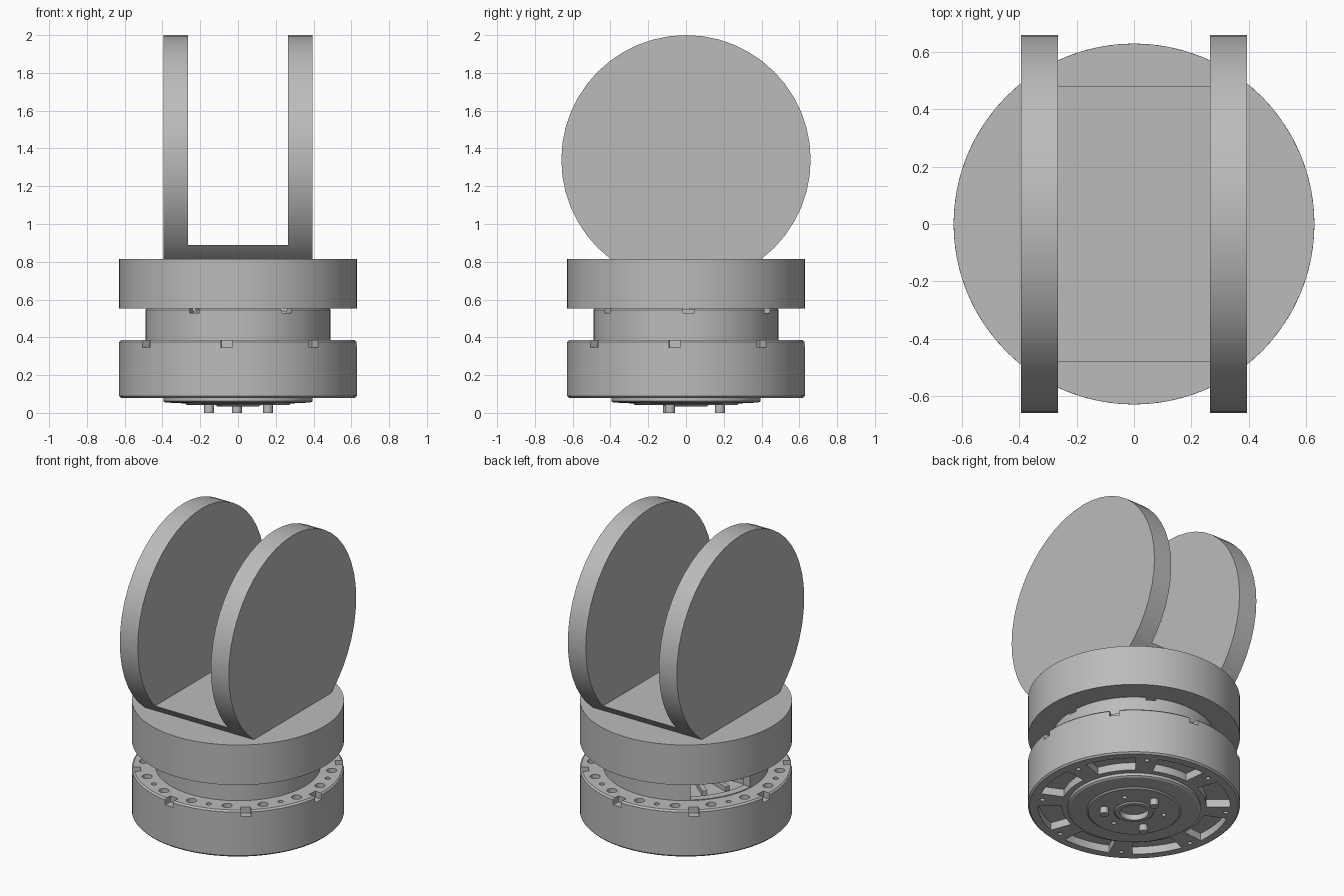
import bpy, bmesh
from math import sin, cos, radians, pi
from mathutils import Matrix, Vector

if "Cube" in bpy.data.objects:
    bpy.data.objects.remove(bpy.data.objects["Cube"])

grey = bpy.data.materials.new("machined_grey")
grey.use_nodes = True
COLOUR = (0.5, 0.5, 0.5, 1)
grey.diffuse_color = COLOUR
grey.node_tree.nodes["Principled BSDF"].inputs["Base Color"].default_value = COLOUR


def make(name, bm):
    bmesh.ops.recalc_face_normals(bm, faces=bm.faces)
    mesh = bpy.data.meshes.new(name)
    bm.to_mesh(mesh)
    bm.free()
    mesh.materials.append(grey)
    ob = bpy.data.objects.new(name, mesh)
    bpy.context.collection.objects.link(ob)
    return ob


def lathe(name, profile, steps=96):
    """Turn an (r, z) profile that starts and ends on the axis."""
    bm = bmesh.new()
    verts = [bm.verts.new((r, 0, z)) for r, z in profile]
    edges = [bm.edges.new(pair) for pair in zip(verts, verts[1:])]
    bmesh.ops.spin(bm, geom=verts + edges, axis=(0, 0, 1), cent=(0, 0, 0),
                   angle=2 * pi, steps=steps)
    bmesh.ops.remove_doubles(bm, verts=bm.verts, dist=0.0005)
    return make(name, bm)


def add_rod(bm, r, angle, rad, z0, z1, segments=20):
    """Upright cylinder at a polar position."""
    a = radians(angle)
    place = Matrix.Translation((r * cos(a), r * sin(a), (z0 + z1) / 2))
    bmesh.ops.create_cone(bm, cap_ends=True, segments=segments, radius1=rad,
                          radius2=rad, depth=z1 - z0, matrix=place)


def add_box(bm, r, angle, size, z):
    """Box whose x axis points outward at a polar position."""
    place = (Matrix.Rotation(radians(angle), 4, "Z") @ Matrix.Translation((r, 0, z))
             @ Matrix.Diagonal((*size, 1)))
    bmesh.ops.create_cube(bm, size=1, matrix=place)


def add_sector(bm, r0, r1, a0, a1, z0, z1, steps=8):
    """Ring sector prism."""
    angles = [radians(a0 + (a1 - a0) * i / steps) for i in range(steps + 1)]
    outline = [(r1, a) for a in angles] + [(r0, a) for a in reversed(angles)]
    face = bm.faces.new([bm.verts.new((r * cos(a), r * sin(a), z0)) for r, a in outline])
    out = bmesh.ops.extrude_face_region(bm, geom=[face])
    top = [v for v in out["geom"] if isinstance(v, bmesh.types.BMVert)]
    bmesh.ops.translate(bm, verts=top, vec=(0, 0, z1 - z0))


def carve(ob, bm):
    """Cut the shapes in bm out of the object and apply the result."""
    cutter = make("cutter", bm)
    cutter.hide_render = True
    mod = ob.modifiers.new("cut", "BOOLEAN")
    mod.operation, mod.solver, mod.object = "DIFFERENCE", "EXACT", cutter
    graph = bpy.context.evaluated_depsgraph_get()
    mesh = bpy.data.meshes.new_from_object(ob.evaluated_get(graph))
    ob.modifiers.clear()
    ob.data = mesh
    bpy.data.objects.remove(cutter)


def smooth(*obs):
    bpy.ops.object.select_all(action="DESELECT")
    for ob in obs:
        ob.select_set(True)
        bpy.context.view_layer.objects.active = ob
    bpy.ops.object.shade_smooth_by_angle(angle=radians(25))


EIGHT = [45 * k for k in range(8)]
NOTCH = 39.4

# Lower drum with chamfered rims
drum = lathe("lower_drum", [(0, .08), (.62, .08), (.63, .09), (.63, .375),
                            (.62, .385), (0, .385)])
cuts = bmesh.new()
for a in EIGHT:
    # Rim notches and the ring of holes on top
    add_box(cuts, .62, a + NOTCH, (.08, .06, .08), .385)
    for side in (-11, 11):
        add_rod(cuts, .56, a + NOTCH + side, .03, .33, .42)
    add_rod(cuts, .56, a + NOTCH + 22.5, .016, .33, .42)
    # Pockets and screw holes underneath
    add_sector(cuts, .43, .57, a + 20, a + 51, .04, .13)
    add_rod(cuts, .55, a + 13, .014, .04, .12)
carve(drum, cuts)

# Stepped hub below the drum
hub = lathe("bottom_hub", [(0, .1), (.395, .1), (.395, .062), (.385, .055),
                           (.28, .05), (.27, .042), (.12, .042), (.11, .034),
                           (.085, .034), (.085, .07), (0, .07)])
cuts = bmesh.new()
for k in range(3):
    add_rod(cuts, .18, 31.8 + 120 * k, .014, .02, .07)
carve(hub, cuts)

# Three locating pins
pins = bmesh.new()
for k in range(3):
    add_rod(pins, .18, 91.8 + 120 * k, .026, 0, .06)
pins = make("locating_pins", pins)

# Waist ring, notched on top and open at one side
waist = lathe("waist_ring", [(0, .38), (.44, .38), (.44, .54), (.45, .553),
                             (.482, .553), (.49, .545), (.49, .38), (.44, .375), (0, .375)])
cuts = bmesh.new()
for k in range(6):
    add_box(cuts, .48, 1.8 + 60 * k, (.1, .06, .05), .555)
add_sector(cuts, .42, .54, 128, 176, .39, .6)
carve(waist, cuts)

# Core and radial ribs inside the waist
core = lathe("inner_core", [(0, .37), (.22, .37), (.22, .55), (0, .55)], 48)
ribs = bmesh.new()
for k in range(18):
    add_box(ribs, .32, 20 * k, (.22, .03, .04), .395)
ribs = make("inner_ribs", ribs)

# Upper drum
plate = lathe("upper_drum", [(0, .552), (.63, .552), (.63, .815), (0, .815)], 64)

# Fork: a thick upright disc, cut flat below and slotted through the middle
bm = bmesh.new()
bmesh.ops.create_cone(bm, cap_ends=True, segments=48, radius1=.66, radius2=.66,
                      depth=.79, matrix=Matrix.Translation((0, 0, 1.34))
                      @ Matrix.Rotation(pi / 2, 4, "Y"))
fork = make("fork", bm)
cuts = bmesh.new()
for size, z in (((2, 2, 1), .312), ((.53, 2, 2), 1.89)):
    bmesh.ops.create_cube(cuts, size=1, matrix=Matrix.Translation((0, 0, z))
                          @ Matrix.Diagonal((*size, 1)))
carve(fork, cuts)

smooth(drum, hub, pins, waist, core, plate, fork)
